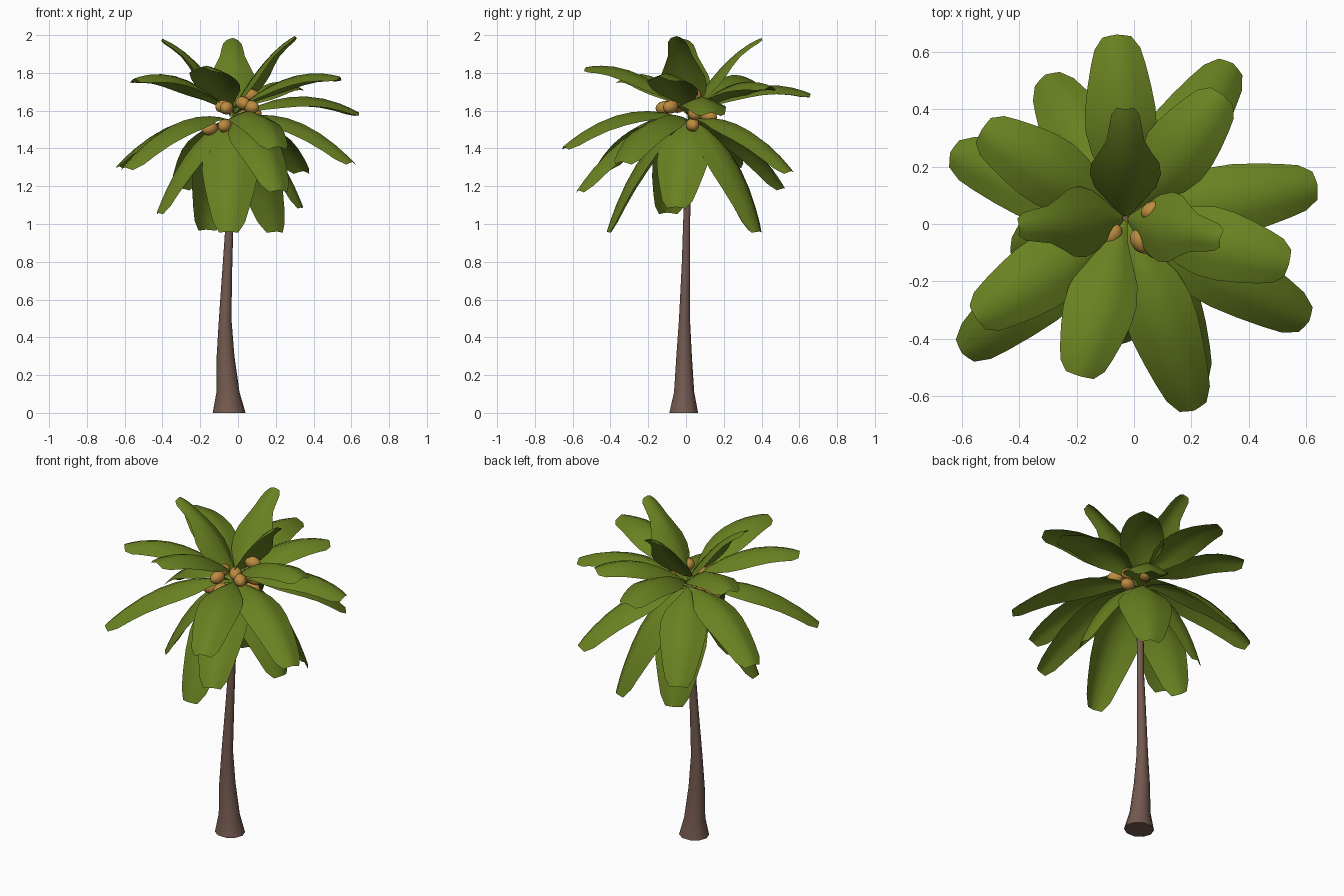
import bpy, bmesh, math
from mathutils import Vector

if "Cube" in bpy.data.objects:
    bpy.data.objects.remove(bpy.data.objects["Cube"])


def material(name, rgb):
    m = bpy.data.materials.new(name)
    m.diffuse_color = (*rgb, 1)
    m.use_nodes = True
    m.node_tree.nodes["Principled BSDF"].inputs["Base Color"].default_value = m.diffuse_color
    return m


LEAF = material("leaf_green", (0.142, 0.22, 0.015))
BARK = material("bark_brown", (0.17, 0.10, 0.078))
NUT = material("coconut_tan", (0.50, 0.26, 0.05))


def finish(bm, name, mat, angle=60):
    mesh = bpy.data.meshes.new(name)
    bm.to_mesh(mesh)
    bm.free()
    mesh.materials.append(mat)
    ob = bpy.data.objects.new(name, mesh)
    bpy.context.collection.objects.link(ob)
    bpy.ops.object.select_all(action='DESELECT')
    ob.select_set(True)
    bpy.context.view_layer.objects.active = ob
    bpy.ops.object.shade_smooth_by_angle(angle=math.radians(angle))
    return ob


# Trunk: stacked rings (x, y, z, radius), flared at the foot
def trunk():
    rings = [(-.047, -.012, 0, .087), (-.053, -.01, .11, .061), (-.066, -.01, .30, .047),
             (-.068, -.008, .50, .033), (-.055, 0, .80, .025), (-.045, .003, 1.0, .021),
             (-.035, .012, 1.3, .020), (-.03, .02, 1.55, .018)]
    sides = 10
    bm = bmesh.new()
    loops = []
    for x, y, z, r in rings:
        loops.append([bm.verts.new((x + r * math.cos(a), y + r * math.sin(a) * .92, z))
                      for a in (2 * math.pi * k / sides for k in range(sides))])
    for lo, hi in zip(loops, loops[1:]):
        for k in range(sides):
            n = (k + 1) % sides
            bm.faces.new((lo[k], lo[n], hi[n], hi[k]))
    bm.faces.new(loops[0][::-1])
    bm.faces.new(loops[-1])
    finish(bm, "trunk", BARK)


# Frond: an arched strip with a raised midrib, drooping sides and a blunt tip.
# Half widths along the length for spreading/hanging and for upright fronds
SPREAD = [(0, .012), (.1, .028), (.2, .064), (.32, .106), (.45, .124), (.58, .123),
          (.72, .111), (.85, .095), (.94, .080), (1, .050)]
UPRIGHT = [(0, .015), (.08, .060), (.17, .105), (.28, .124), (.40, .118), (.52, .092),
           (.66, .066), (.82, .056), (.93, .048), (1, .030)]
CROWN = Vector((-.03, .02, 1.55))


def frond(name, tip):
    tip = Vector(tip)
    flat = Vector((tip.x - CROWN.x, tip.y - CROWN.y, 0))
    h = flat.length
    d = flat.normalized()
    rise = tip.z - CROWN.z
    root = CROWN + d * .008 + Vector((0, 0, max(0, rise) * .15))
    hang = max(0.0, -rise - .25)
    ctrl = (root + tip) / 2 + Vector((0, 0, .30 * h + .25 * hang)) + d * (.15 * hang)
    side = Vector((-d.y, d.x, 0))
    bm = bmesh.new()
    rows = []
    for t, w in (UPRIGHT if rise > .35 else SPREAD):
        # hanging fronds are broader in their lower half
        w *= 1 + .65 * hang * math.sin(math.pi * t ** 1.3)
        p = root * (1 - t) ** 2 + ctrl * (2 * t * (1 - t)) + tip * t * t
        tangent = ((ctrl - root) * (1 - t) + (tip - ctrl) * t).normalized()
        normal = tangent.cross(side)
        rows.append([bm.verts.new(p + side * (w * s) - normal * (w * .42 * abs(s) ** 1.25))
                     for s in (-1, -.5, 0, .5, 1)])
    for a, b in zip(rows, rows[1:]):
        for j in range(4):
            bm.faces.new((a[j], b[j], b[j + 1], a[j + 1]))
    finish(bm, name, LEAF)


# Coconut: egg-shaped ball pointing away from the crown
def coconut(name, pos):
    bm = bmesh.new()
    bmesh.ops.create_uvsphere(bm, u_segments=12, v_segments=8, radius=.036)
    for v in bm.verts:
        v.co.z *= 1.3
    pos = Vector(pos)
    out = pos - Vector((CROWN.x, CROWN.y, pos.z + .02))
    rot = out.to_track_quat('Z', 'Y').to_matrix()
    bmesh.ops.rotate(bm, verts=bm.verts, cent=(0, 0, 0), matrix=rot)
    bmesh.ops.translate(bm, verts=bm.verts, vec=pos)
    finish(bm, name, NUT)


trunk()

# Frond tips: upright, spreading, then hanging
TIPS = [(-.03, .40, 1.985), (.30, -.05, 1.995), (-.40, -.01, 1.98), (-.19, -.53, 1.83),
        (-.06, .66, 1.69), (.31, .45, 1.73), (.54, -.14, 1.78), (-.53, .33, 1.77),
        (-.55, -.33, 1.77), (.64, .135, 1.59),
        (.21, -.65, 1.41), (.61, -.34, 1.33), (.345, .56, 1.28), (-.64, .25, 1.31),
        (-.60, -.45, 1.30), (.22, -.575, 1.18), (-.31, .52, 1.19),
        (.345, -.055, 1.09), (-.43, -.10, 1.06), (-.05, -.42, .96), (.205, .39, .96),
        (-.17, .37, .97)]
for i, tip in enumerate(TIPS):
    frond(f"frond_{i + 1}", tip)

# Coconuts clustered around the crown, mostly on the front and right
NUTS = [(-.06, -.115, 1.615), (-.08, -.04, 1.625), (.07, -.08, 1.62), (.025, -.06, 1.64),
        (.07, .045, 1.68), (-.15, -.05, 1.505), (-.07, -.07, 1.52), (.08, .045, 1.585),
        (.075, .035, 1.525), (.02, .12, 1.57)]
for i, pos in enumerate(NUTS):
    coconut(f"coconut_{i + 1}", pos)
